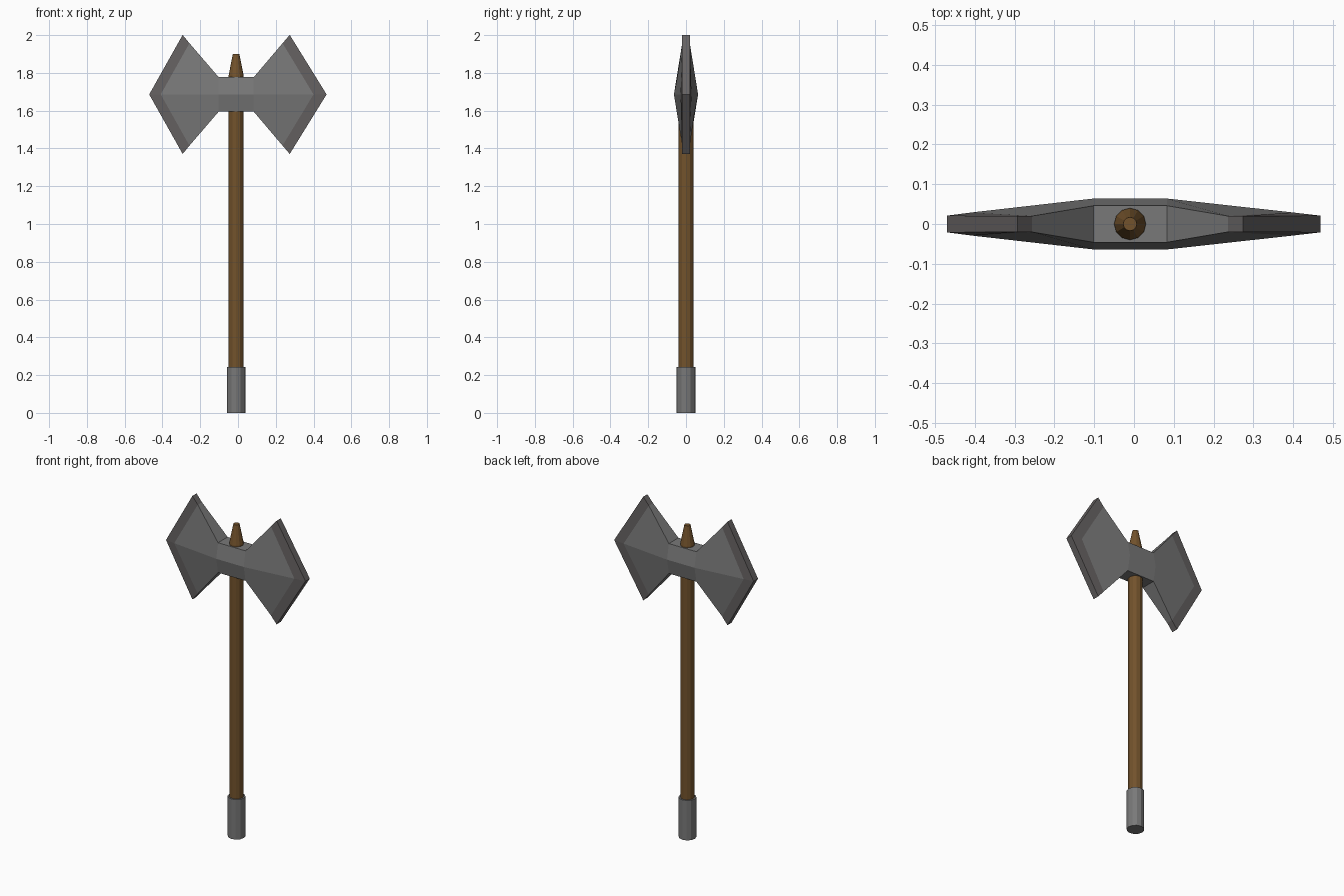
import bpy, bmesh
from math import cos, sin, pi

if "Cube" in bpy.data.objects:
    bpy.data.objects.remove(bpy.data.objects["Cube"])

CX = -0.01      # handle axis
ZC = 1.686      # height of the blade ridge
STEEL = (0.19, 0.19, 0.19, 1)
EDGE = (0.13, 0.12, 0.12, 1)
WOOD = (0.17, 0.085, 0.025, 1)


def make_object(name, bm, *colors):
    bmesh.ops.recalc_face_normals(bm, faces=bm.faces)
    mesh = bpy.data.meshes.new(name)
    bm.to_mesh(mesh)
    bm.free()
    obj = bpy.data.objects.new(name, mesh)
    bpy.context.collection.objects.link(obj)
    for color in colors:
        mat = bpy.data.materials.new(name + "_material")
        mat.diffuse_color = color
        mat.use_nodes = True
        mat.node_tree.nodes["Principled BSDF"].inputs["Base Color"].default_value = mat.diffuse_color
        mesh.materials.append(mat)
    return obj


def tapered_rod(name, sections, color, sides=12):
    """Flat-faced rod from (z, radius) sections, closed at both ends."""
    bm = bmesh.new()
    rings = [[bm.verts.new((CX + r * cos(2 * pi * i / sides),
                            r * sin(2 * pi * i / sides), z))
              for i in range(sides)] for z, r in sections]
    for a, b in zip(rings, rings[1:]):
        for i in range(sides):
            j = (i + 1) % sides
            bm.faces.new((a[i], a[j], b[j], b[i]))
    bm.faces.new(rings[0])
    bm.faces.new(rings[-1])
    return make_object(name, bm, color)


# Wooden shaft with tapered tip, and the metal sleeve at its foot
tapered_rod("shaft", [(0.02, 0.04), (1.785, 0.04), (1.9, 0.017)], WOOD)
tapered_rod("foot_sleeve", [(0, 0.049), (0.243, 0.049)], STEEL)

# Double blade: hexagonal sections from left edge to right edge
# (corner x, ridge x, half height, corner half depth, ridge half depth)
sections = [
    (-0.293, -0.470, 0.315, 0.020, 0.021),
    (-0.257, -0.409, 0.271, 0.020, 0.029),
    (-0.102, -0.102, 0.091, 0.046, 0.064),
    (0.083, 0.083, 0.091, 0.046, 0.064),
    (0.236, 0.400, 0.271, 0.020, 0.029),
    (0.274, 0.469, 0.315, 0.020, 0.021),
]
bm = bmesh.new()
rings = []
for xc, xr, h, yc, yr in sections:
    ring = [(xc, -yc, ZC + h), (xr, -yr, ZC), (xc, -yc, ZC - h),
            (xc, yc, ZC - h), (xr, yr, ZC), (xc, yc, ZC + h)]
    rings.append([bm.verts.new(p) for p in ring])
for n, (a, b) in enumerate(zip(rings, rings[1:])):
    for i in range(6):
        j = (i + 1) % 6
        face = bm.faces.new((a[i], a[j], b[j], b[i]))
        face.material_index = int(n in (0, 4))
# Narrow flat cutting edges
for r in (rings[0], rings[-1]):
    for quad in ((r[0], r[1], r[4], r[5]), (r[1], r[2], r[3], r[4])):
        bm.faces.new(quad).material_index = 1
make_object("double_blade", bm, STEEL, EDGE)
